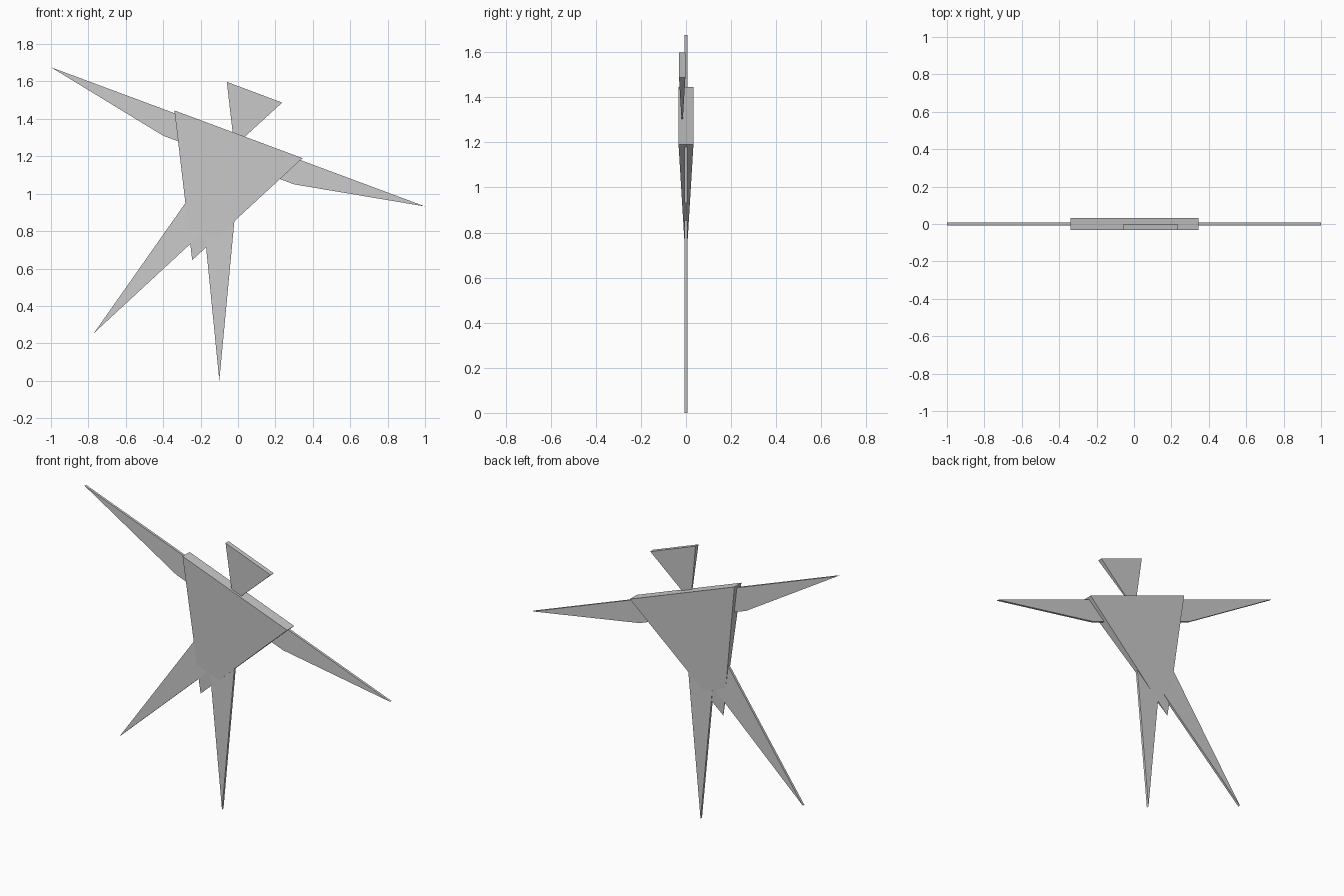
import bpy

if "Cube" in bpy.data.objects:
    bpy.data.objects.remove(bpy.data.objects["Cube"])


def make_object(name, verts, faces):
    mesh = bpy.data.meshes.new(name)
    mesh.from_pydata(verts, [], faces)
    mesh.update()
    obj = bpy.data.objects.new(name, mesh)
    bpy.context.collection.objects.link(obj)
    return obj


def plate(name, profile, y0, y1):
    """Extrude an (x, z) outline, listed counter-clockwise from the front, along y."""
    n = len(profile)
    verts = [(x, y, z) for y in (y0, y1) for x, z in profile]
    faces = [tuple(range(n)), tuple(reversed(range(n, 2 * n)))]
    faces += [(i, n + i, n + (i + 1) % n, (i + 1) % n) for i in range(n)]
    return make_object(name, verts, faces)


def wedge(name, left, right, apex, y0, y1):
    """Flat inverted pyramid: rectangular top between two points, tapering to an apex."""
    (lx, lz), (rx, rz), (ax, az) = left, right, apex
    verts = [(lx, y0, lz), (rx, y0, rz), (rx, y1, rz), (lx, y1, lz),
             (ax, (y0 + y1) / 2, az)]
    faces = [(0, 1, 2, 3), (1, 0, 4), (2, 1, 4), (3, 2, 4), (0, 3, 4)]
    return make_object(name, verts, faces)


# Tilted torso and a smaller head of the same shape set towards the front
wedge("torso", (-0.34, 1.445), (0.345, 1.19), (-0.245, 0.645), -0.033, 0.033)
wedge("head", (-0.06, 1.598), (0.236, 1.487), (-0.02, 1.253), -0.031, -0.003)

# Thin limbs: both arms are one plate running through the torso
T = 0.007
plate("arms", [(-1.0, 1.676), (-0.4, 1.31), (0.3, 1.05), (1.0, 0.932)], -T, T)
plate("raised_leg", [(-0.77, 0.255), (-0.13, 0.847), (-0.225, 1.03)], -T, T)
plate("standing_leg", [(-0.1, 0.0), (-0.016, 0.89), (-0.183, 0.84)], -T, T)
